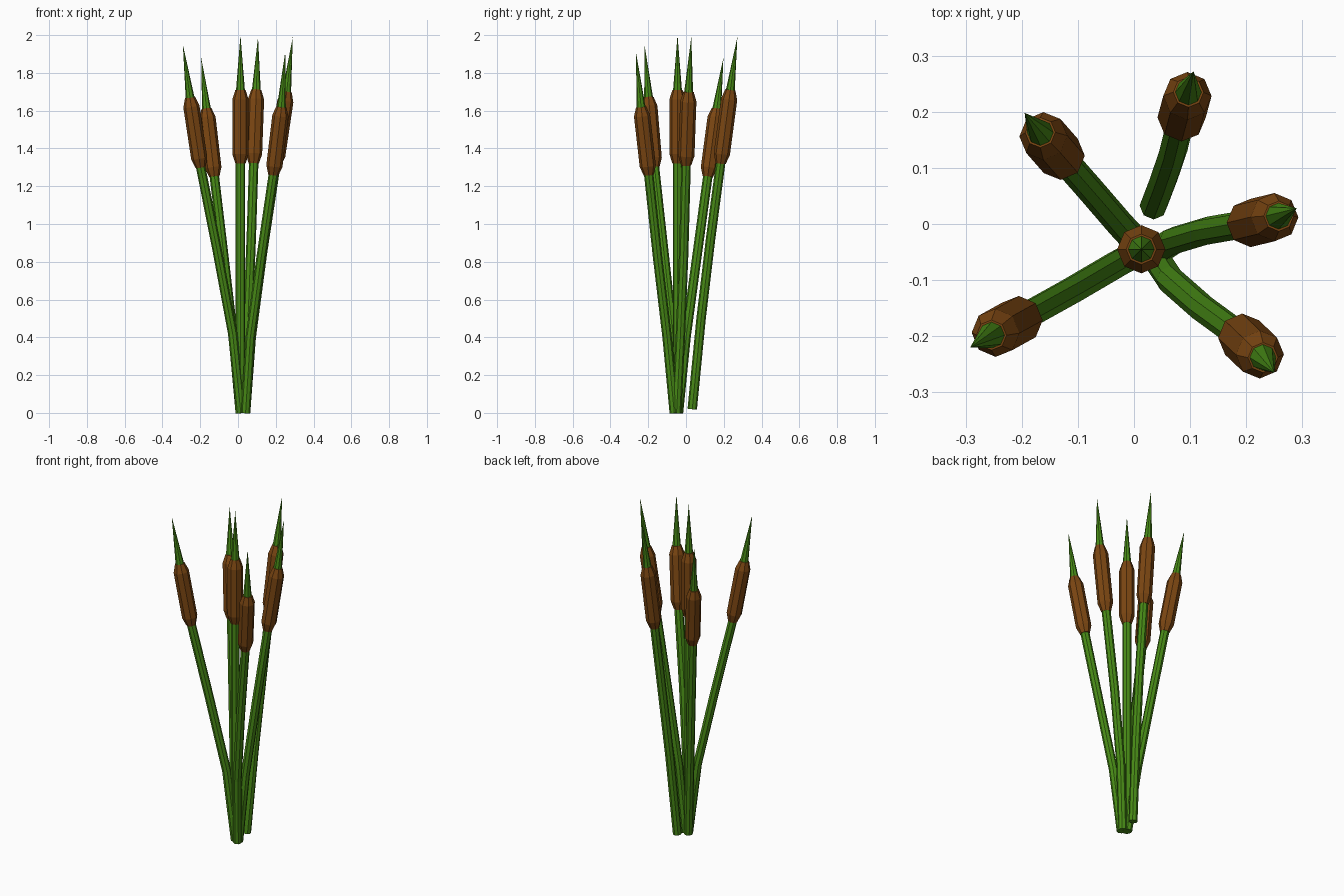
import bpy, bmesh, math
from mathutils import Vector

if "Cube" in bpy.data.objects:
    bpy.data.objects.remove(bpy.data.objects["Cube"])


def material(name, rgb):
    m = bpy.data.materials.new(name)
    m.diffuse_color = (*rgb, 1)
    m.use_nodes = True
    m.node_tree.nodes["Principled BSDF"].inputs["Base Color"].default_value = m.diffuse_color
    return m


GREEN = material("leaf green", (0.065, 0.26, 0.008))
BROWN = material("seed brown", (0.20, 0.062, 0.006))
SIDES = 8


def tube(name, points, radii, mat):
    """Eight-sided tube through points; a radius of 0 ends in a point."""
    pts = [Vector(p) for p in points]
    bm = bmesh.new()
    rings = []
    for i, (p, r) in enumerate(zip(pts, radii)):
        d = (pts[min(i + 1, len(pts) - 1)] - pts[max(i - 1, 0)]).normalized()
        if r == 0:
            rings.append([bm.verts.new(p)])
            continue
        u = (Vector((1, 0, 0)) - d * d.x).normalized()
        v = d.cross(u)
        rings.append([bm.verts.new(p + r * (u * math.cos(a) + v * math.sin(a)))
                      for a in (2 * math.pi * k / SIDES for k in range(SIDES))])
    for a, b in zip(rings, rings[1:]):
        for k in range(SIDES):
            n = (k + 1) % SIDES
            bm.faces.new((a[k], a[n], b[0]) if len(b) == 1 else (a[k], a[n], b[n], b[k]))
    for ring in (rings[0], rings[-1]):
        if len(ring) > 1:
            bm.faces.new(ring)
    bmesh.ops.recalc_face_normals(bm, faces=bm.faces)
    me = bpy.data.meshes.new(name)
    bm.to_mesh(me)
    bm.free()
    me.materials.append(mat)
    ob = bpy.data.objects.new(name, me)
    bpy.context.collection.objects.link(ob)


# Each reed: stem points from the root up, head bottom, head top, tip
reeds = {
    "centre": ([(0.013, -0.045, 0)],
               (0.013, -0.045, 1.32), (0.013, -0.045, 1.71), (0.013, -0.045, 2.0)),
    "back": ([(0.035, 0.033, 0.02), (0.053, 0.08, 0.5), (0.07, 0.13, 0.92)],
             (0.083, 0.183, 1.32), (0.097, 0.235, 1.71), (0.106, 0.272, 1.99)),
    "back_left": ([(0.012, -0.04, 0), (-0.025, 0.0, 0.4), (-0.075, 0.058, 0.83)],
                  (-0.125, 0.115, 1.25), (-0.167, 0.163, 1.61), (-0.195, 0.198, 1.88)),
    "right": ([(0.04, -0.05, 0), (0.07, -0.03, 0.4), (0.13, -0.012, 0.85)],
              (0.20, 0.0, 1.31), (0.258, 0.014, 1.70), (0.29, 0.028, 1.99)),
    "front_left": ([(0.015, -0.047, 0), (-0.028, -0.07, 0.42), (-0.11, -0.118, 0.86)],
                   (-0.198, -0.167, 1.30), (-0.254, -0.198, 1.67), (-0.292, -0.22, 1.95)),
    "front_right": ([(0.04, -0.062, 0), (0.065, -0.10, 0.4), (0.122, -0.15, 0.82)],
                    (0.187, -0.197, 1.26), (0.23, -0.238, 1.62), (0.25, -0.265, 1.91)),
}

for name, (stem, low, high, tip) in reeds.items():
    a, b = Vector(low), Vector(high)
    # Stem runs slightly into the head
    path = stem + [a.lerp(b, 0.04)]
    tube(name + "_stem", path, [0.025] * len(path), GREEN)
    # Brown seed head with chamfered ends
    tube(name + "_seed_head", [a, a.lerp(b, 0.13), a.lerp(b, 0.87), b],
         [0.027, 0.043, 0.043, 0.027], BROWN)
    # Pointed tip
    tube(name + "_tip", [a.lerp(b, 0.98), tip], [0.024, 0], GREEN)
